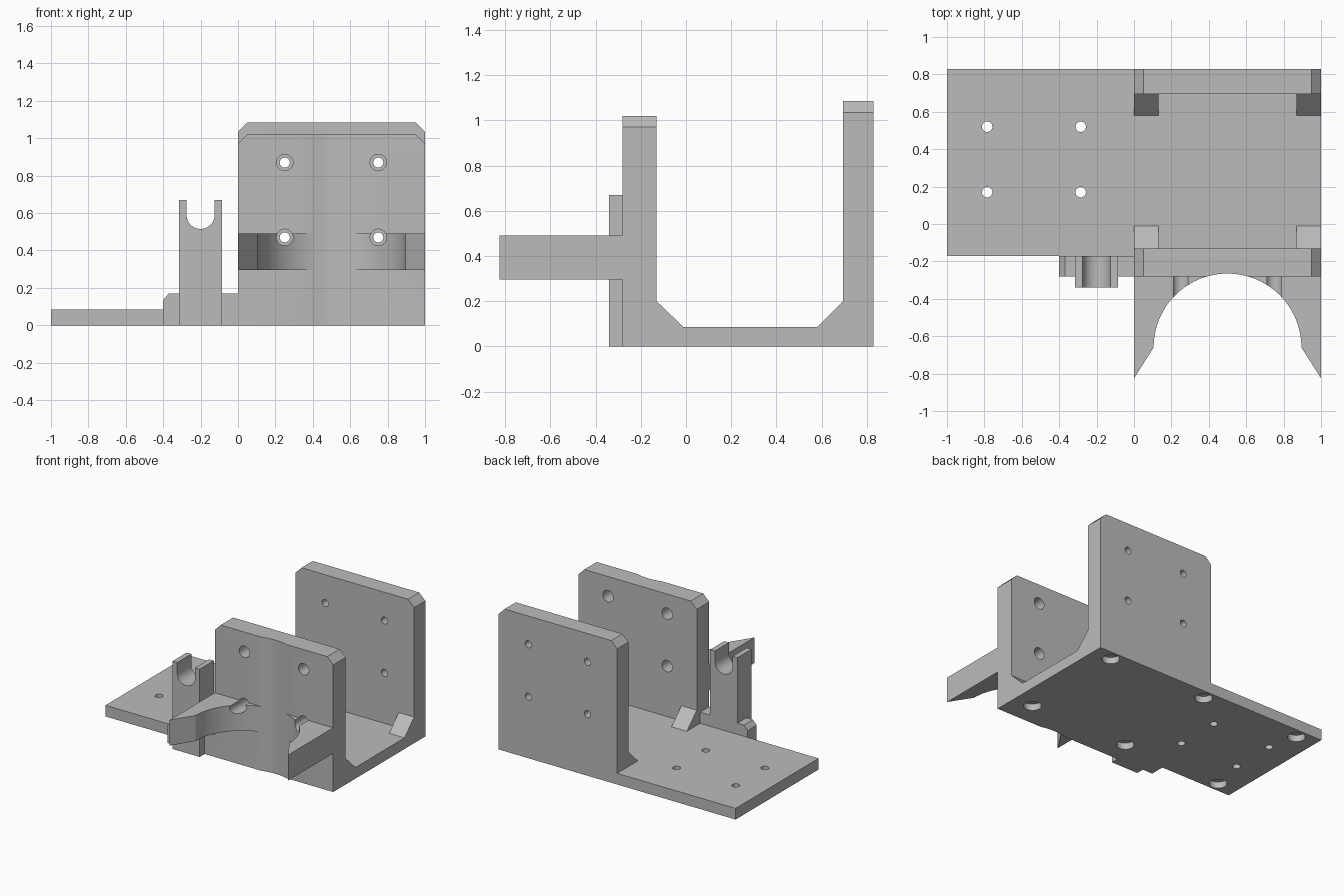
import bpy, bmesh, math

cube = bpy.data.objects.get("Cube")
if cube:
    bpy.data.objects.remove(cube, do_unlink=True)

grey = bpy.data.materials.new("light_grey")
grey.use_nodes = True
grey.diffuse_color = (0.5, 0.5, 0.5, 1)
grey.node_tree.nodes["Principled BSDF"].inputs["Base Color"].default_value = (0.5, 0.5, 0.5, 1)


def place(axis, u, v, w):
    """Point at (u, v) on the plane across an axis, w along the axis."""
    return {"x": (w, u, v), "y": (u, w, v), "z": (u, v, w)}[axis]


def arc(cu, cv, r, start, end, steps=32):
    angles = [math.radians(start + (end - start) * i / steps) for i in range(steps + 1)]
    return [(cu + r * math.cos(a), cv + r * math.sin(a)) for a in angles]


def prisms(name, outlines, axis, lo, hi):
    """One object made of outlines extruded along an axis."""
    bm = bmesh.new()
    for outline in outlines:
        face = bm.faces.new([bm.verts.new(place(axis, u, v, lo)) for u, v in outline])
        moved = bmesh.ops.extrude_face_region(bm, geom=[face])["geom"]
        bmesh.ops.translate(bm, vec=place(axis, 0, 0, hi - lo),
                            verts=[g for g in moved if isinstance(g, bmesh.types.BMVert)])
    bmesh.ops.recalc_face_normals(bm, faces=bm.faces)
    mesh = bpy.data.meshes.new(name)
    bm.to_mesh(mesh)
    bm.free()
    mesh.materials.append(grey)
    obj = bpy.data.objects.new(name, mesh)
    bpy.context.collection.objects.link(obj)
    return obj


def circles(xs, vs, r):
    return [arc(x, v, r, 0, 360 - 11.25, 31) for x in xs for v in vs]


def activate(obj):
    bpy.ops.object.select_all(action="DESELECT")
    obj.select_set(True)
    bpy.context.view_layer.objects.active = obj


def drill(obj, outlines, axis, lo, hi):
    cutter = prisms("cutter", outlines, axis, lo, hi)
    cutter.hide_render = True
    activate(obj)
    mod = obj.modifiers.new("holes", "BOOLEAN")
    mod.operation, mod.solver, mod.object = "DIFFERENCE", "EXACT", cutter
    bpy.ops.object.modifier_apply(modifier=mod.name)
    bpy.data.objects.remove(cutter, do_unlink=True)


def wall_outline(bottom, top, c=0.05):
    return [(0, bottom), (1, bottom), (1, top - c), (1 - c, top), (c, top), (0, top - c)]


FLOOR, FRONT, BACK = 0.085, -0.28, 0.83
WALL_IN, REAR_IN = -0.13, 0.695
BORE_X, BORE_Z = (0.25, 0.75), (0.47, 0.87)
CLAMP_Y, CLAMP_R = -0.66, 0.395
clamp_circle = [arc(0.5, CLAMP_Y, CLAMP_R, 0, 357.5, 143)]
parts = []

# Base plate with screw holes, blind pockets below and the shallow clamp recess
base = prisms("base_plate", [[(-1, -0.17), (0, -0.17), (0, FRONT), (1, FRONT), (1, BACK), (-1, BACK)]],
              "z", 0, FLOOR)
drill(base, circles((-0.785, -0.285), (0.17, 0.52), 0.028), "z", -0.1, 0.2)
drill(base, circles((-0.84, 0, 0.84), (-0.095, 0.75), 0.062), "z", -0.1, 0.05)
drill(base, clamp_circle, "z", -0.1, 0.2)

# Front wall with wide bores, rear wall with narrow bores
front = prisms("front_wall", [wall_outline(FLOOR, 1.02)], "y", FRONT, WALL_IN)
drill(front, clamp_circle, "z", 0, 1.2)
drill(front, circles(BORE_X, BORE_Z, 0.044), "y", -0.5, 0.1)
rear = prisms("rear_wall", [wall_outline(FLOOR, 1.085)], "y", REAR_IN, BACK)
drill(rear, circles(BORE_X, BORE_Z, 0.027), "y", 0.5, 1)
parts += [base, front, rear]

# Corner gussets between the floor and the walls
for side, x in (("right", 0), ("left", 0.87)):
    for end, y, reach in (("front", WALL_IN, 0.12), ("rear", REAR_IN, -0.115)):
        tri = [(y, FLOOR), (y + reach, FLOOR), (y, 0.2)]
        parts.append(prisms(f"{side}_{end}_gusset", [tri], "x", x, x + 0.13))

# Curved clamp arms, mirrored about the middle of the wall
meet = math.degrees(math.acos((FRONT - CLAMP_Y) / CLAMP_R))
curve = arc(0.5, CLAMP_Y, CLAMP_R, 180, 90 + meet)
outline = [(0, FRONT), (0, -0.825)] + curve
for name, pts in (("right_clamp_arm", outline), ("left_clamp_arm", [(1 - x, y) for x, y in outline])):
    arm = prisms(name, [pts], "z", 0.295, 0.49)
    drill(arm, circles(BORE_X, BORE_Z[:1], 0.044), "y", -0.95, -0.2)
    parts.append(arm)

# Slotted post and the low blocks on each side of it
slot = arc(-0.2, 0.59, 0.075, 180, 360)
post = [(-0.315, 0), (-0.315, 0.67), (-0.275, 0.67)] + slot + [(-0.125, 0.67), (-0.085, 0.67), (-0.085, 0)]
parts.append(prisms("slotted_post", [post], "y", -0.34, -0.17))
parts.append(prisms("outer_post_block", [[(-0.4, 0), (-0.4, 0.135), (-0.37, 0.17), (-0.315, 0.17), (-0.315, 0)]],
                    "y", FRONT, -0.17))
parts.append(prisms("inner_post_block", [[(-0.085, 0), (-0.085, 0.17), (0, 0.17), (0, 0)]], "y", FRONT, -0.17))

for part in parts:
    activate(part)
    bpy.ops.object.shade_smooth_by_angle(angle=math.radians(30))
